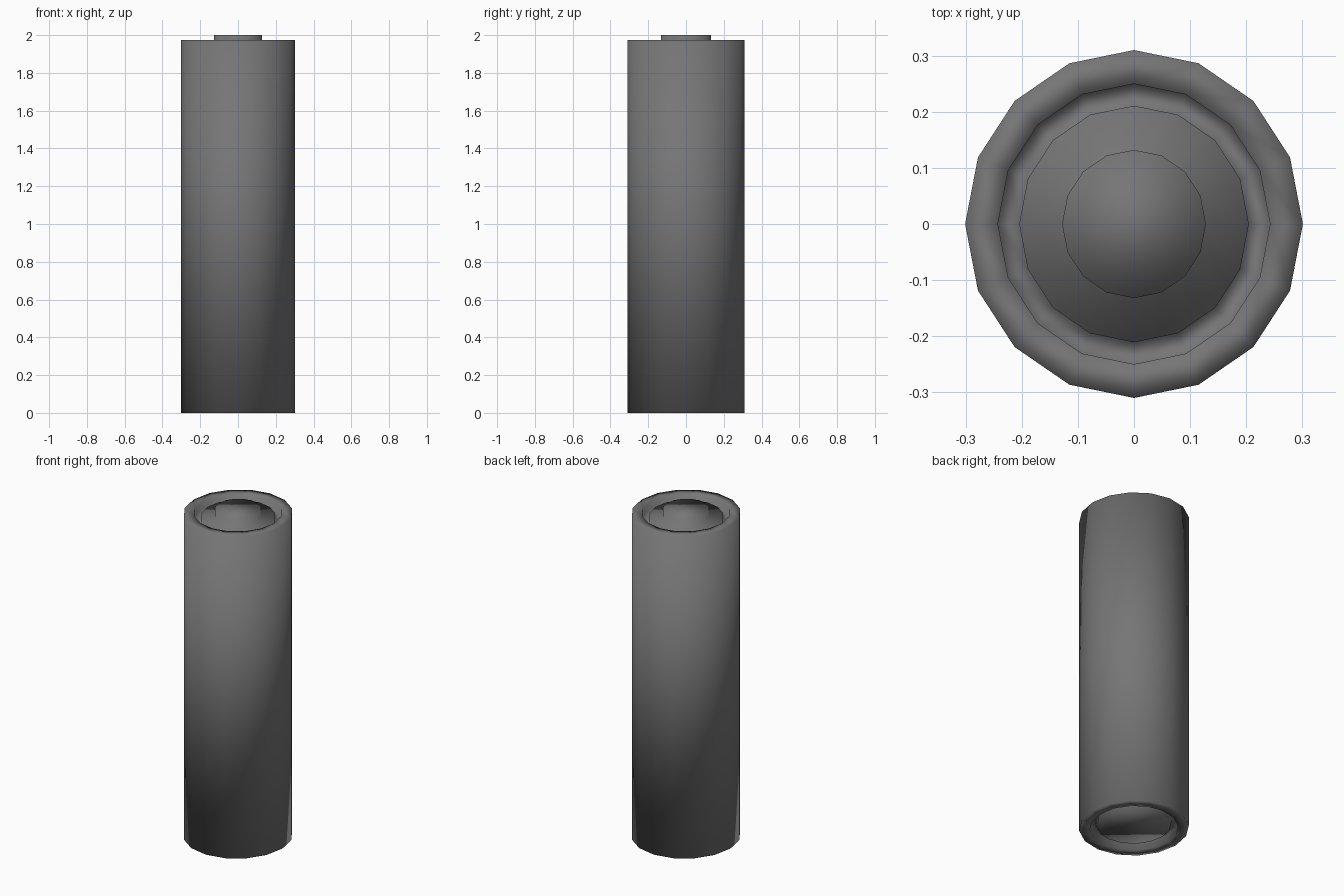
import bpy, bmesh, math

if "Cube" in bpy.data.objects:
    bpy.data.objects.remove(bpy.data.objects["Cube"])

SIDES = 16
RX, RY = 0.301, 0.310            # slightly oval section
WALL, DISC, BUTTON = 0.806, 0.68, 0.426   # ring radii relative to the outside


def lathe(name, profile, material):
    """Turn a (relative radius, z) profile into a closed, smooth solid."""
    bm = bmesh.new()
    rings = []
    for r, z in profile:
        ring = []
        for i in range(SIDES):
            a = 2 * math.pi * i / SIDES
            ring.append(bm.verts.new((RX * r * math.cos(a), RY * r * math.sin(a), z)))
        rings.append(ring)
    for low, high in zip(rings, rings[1:]):
        for i in range(SIDES):
            j = (i + 1) % SIDES
            bm.faces.new((low[i], low[j], high[j], high[i]))
    bm.faces.new(rings[0])
    bm.faces.new(rings[-1])
    bmesh.ops.recalc_face_normals(bm, faces=bm.faces)
    for f in bm.faces:
        f.smooth = True
    mesh = bpy.data.meshes.new(name)
    bm.to_mesh(mesh)
    bm.free()
    mesh.materials.append(material)
    obj = bpy.data.objects.new(name, mesh)
    bpy.context.collection.objects.link(obj)
    return obj


dark = bpy.data.materials.new("dark_grey")
dark.diffuse_color = (0.18, 0.18, 0.18, 1.0)
dark.use_nodes = True
dark.node_tree.nodes["Principled BSDF"].inputs["Base Color"].default_value = dark.diffuse_color

# Battery cell: bottom plate, groove, casing, groove, top plate, button
lathe("battery_cell", [
    (DISC, 0.02), (DISC, 0.045), (WALL, 0.045), (WALL, 0.0),
    (1.0, 0.0), (1.0, 1.975),
    (WALL, 1.975), (WALL, 1.93), (DISC, 1.93), (DISC, 1.957),
    (BUTTON, 1.957), (BUTTON, 2.0),
], dark)
